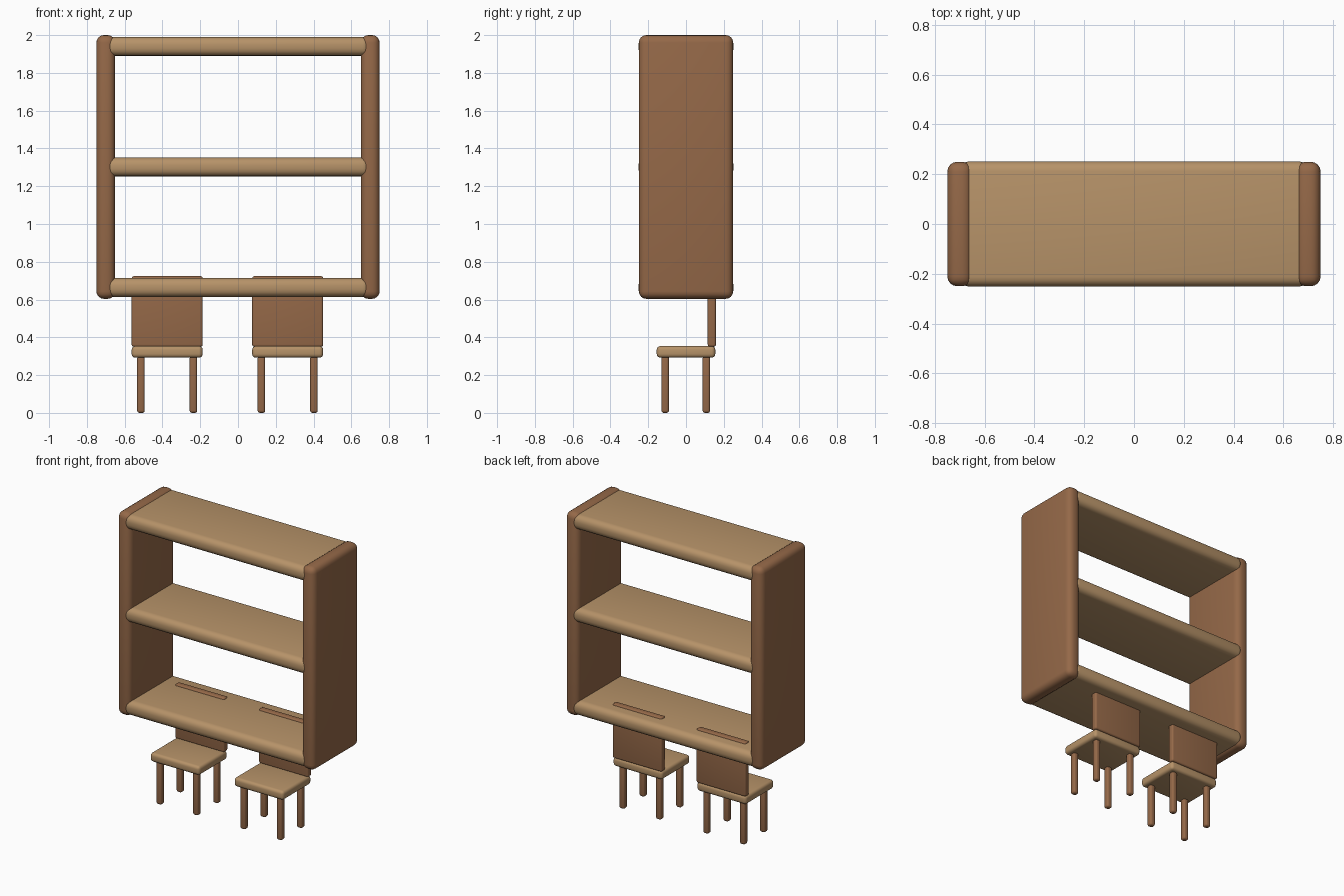
import bpy

if "Cube" in bpy.data.objects:
    bpy.data.objects.remove(bpy.data.objects["Cube"])


def material(name, rgb):
    m = bpy.data.materials.new(name)
    m.diffuse_color = (*rgb, 1)
    m.use_nodes = True
    m.node_tree.nodes["Principled BSDF"].inputs["Base Color"].default_value = m.diffuse_color
    return m


DARK = material("dark wood", (0.30, 0.14, 0.065))
LIGHT = material("light wood", (0.47, 0.29, 0.14))


def box(name, centre, size, mat, radius, segments=4):
    """Rounded box with smooth edges."""
    bpy.ops.mesh.primitive_cube_add(size=1, location=centre)
    ob = bpy.context.object
    ob.name = name
    ob.scale = size
    bpy.ops.object.transform_apply(location=False, rotation=False, scale=True)
    ob.data.materials.append(mat)
    bev = ob.modifiers.new("rounding", "BEVEL")
    bev.width = radius
    bev.segments = segments
    bpy.ops.object.modifier_apply(modifier=bev.name)
    bpy.ops.object.shade_smooth_by_angle(angle=0.6)
    return ob


# Upright side panels
for side, x in (("left", -0.7), ("right", 0.7)):
    box(f"{side}_side_panel", (x, 0, 1.302), (0.1, 0.5, 1.396), DARK, 0.04)

# Shelves, ends buried in the panels
for level, z in (("bottom", 0.664), ("middle", 1.302), ("top", 1.94)):
    box(f"{level}_shelf", (0, 0, z), (1.4, 0.504, 0.1), LIGHT, 0.04)

# Two chairs tucked under the bottom shelf
for side, cx in (("left", -0.375), ("right", 0.263)):
    box(f"{side}_seat", (cx, 0, 0.323), (0.376, 0.31, 0.062), LIGHT, 0.02)
    box(f"{side}_chair_back", (cx, 0.137, 0.537), (0.376, 0.044, 0.374), DARK, 0.012)
    for row, y in (("front", -0.11), ("back", 0.108)):
        for end, dx in (("left", -0.139), ("right", 0.139)):
            box(f"{side}_chair_{row}_{end}_leg", (cx + dx, y, 0.15),
                (0.04, 0.04, 0.30), DARK, 0.013)
